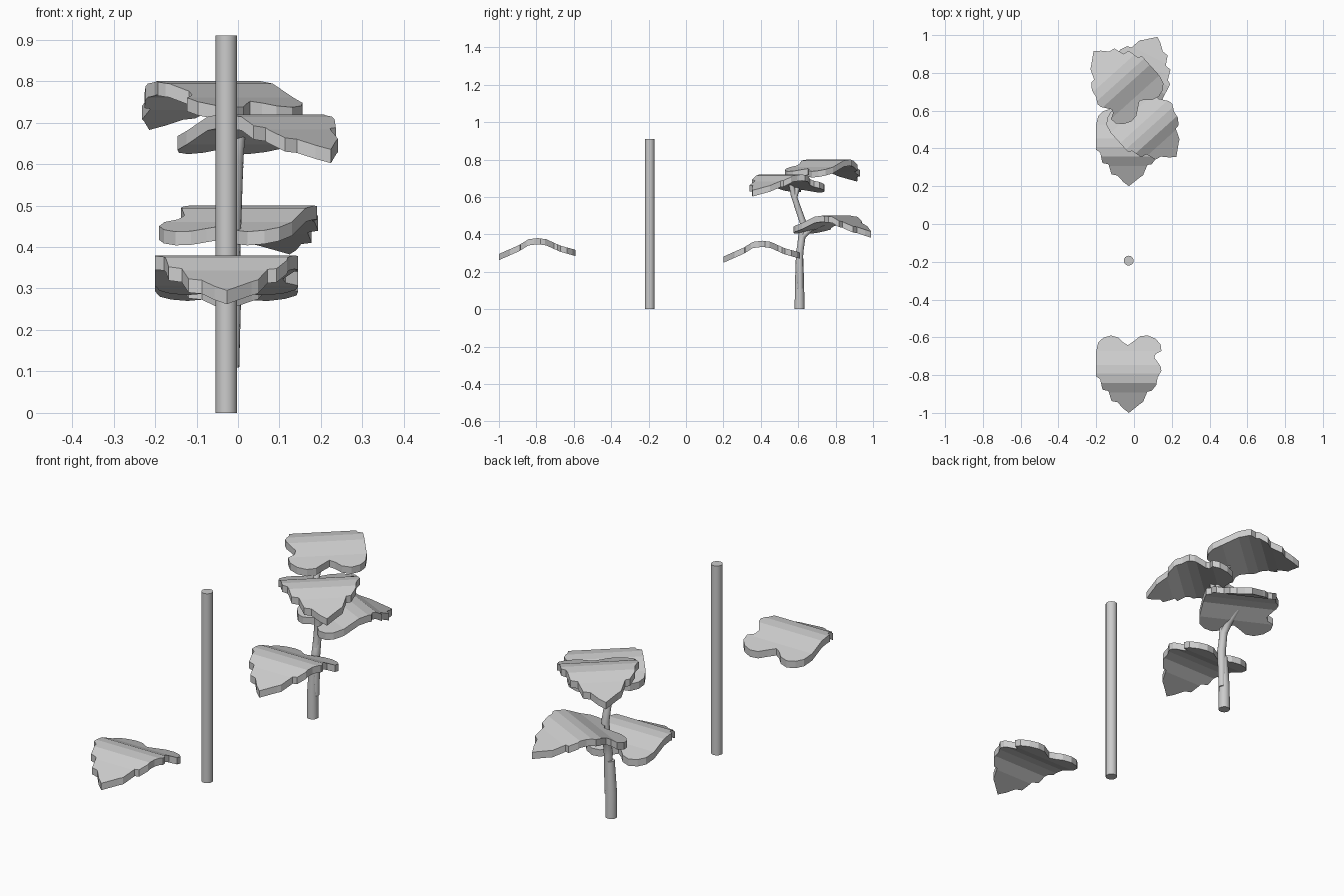
import bpy, bmesh, math
from mathutils import Vector, Matrix

if "Cube" in bpy.data.objects:
    bpy.data.objects.remove(bpy.data.objects["Cube"])

# Serrated heart-shaped leaf outline (tip towards -y, crest of the arch at y = 0)
OUTLINE = [(0, -.208), (.035, -.18), (.06, -.16), (.075, -.15), (.098, -.095), (.12, -.092),
           (.145, -.06), (.152, -.02), (.172, .015), (.168, .038), (.135, .085), (.142, .105),
           (.172, .12), (.168, .155), (.14, .185), (.1, .202), (.06, .198), (.03, .175),
           (-.005, .15), (-.03, .165), (-.055, .19), (-.095, .202), (-.135, .19), (-.162, .165),
           (-.173, .12), (-.173, -.015), (-.152, -.03), (-.14, -.085), (-.108, -.092),
           (-.092, -.145), (-.06, -.152), (-.03, -.185)]
# Side profile of the bend: (y, drop below the crest)
ARCH = [(-.22, -.09), (-.1, -.037), (-.05, -.006), (0, 0), (.045, -.006), (.12, -.04), (.22, -.068)]
THICK = .033


def arch(y):
    for (a, za), (b, zb) in zip(ARCH, ARCH[1:]):
        if y <= b:
            return za + (zb - za) * (y - a) / (b - a)
    return ARCH[-1][1]


def leaf(name, loc, turn):
    bm = bmesh.new()
    bm.faces.new([bm.verts.new((x, y, 0)) for x, y in OUTLINE])
    for y, _ in ARCH[1:-1]:
        bmesh.ops.bisect_plane(bm, geom=bm.verts[:] + bm.edges[:] + bm.faces[:],
                               plane_co=(0, y, 0), plane_no=(0, 1, 0), dist=1e-5)
    for v in bm.verts:
        v.co.z = arch(v.co.y)
    ext = bmesh.ops.extrude_face_region(bm, geom=bm.faces[:], use_keep_orig=True)
    for v in [g for g in ext["geom"] if isinstance(g, bmesh.types.BMVert)]:
        v.co.z -= THICK
    bmesh.ops.recalc_face_normals(bm, faces=bm.faces[:])
    bm.transform(Matrix.Translation(loc) @ Matrix.Rotation(math.radians(turn), 4, 'Z'))
    me = bpy.data.meshes.new(name)
    bm.to_mesh(me)
    bm.free()
    ob = bpy.data.objects.new(name, me)
    bpy.context.collection.objects.link(ob)


def tube(name, pts):
    # pts: (x, y, z, radius); rings are joined into one capped tube
    n = 16
    bm = bmesh.new()
    rings = []
    for i, p in enumerate(pts):
        a, b = Vector(pts[max(i - 1, 0)][:3]), Vector(pts[min(i + 1, len(pts) - 1)][:3])
        q = Vector((0, 0, 1)).rotation_difference(b - a)
        rings.append([bm.verts.new(Vector(p[:3]) + q @ Vector((p[3] * math.cos(t), p[3] * math.sin(t), 0)))
                      for t in [2 * math.pi * k / n for k in range(n)]])
    for r, s in zip(rings, rings[1:]):
        for k in range(n):
            bm.faces.new((r[k], r[(k + 1) % n], s[(k + 1) % n], s[k]))
    bm.faces.new(rings[0][::-1])
    bm.faces.new(rings[-1])
    me = bpy.data.meshes.new(name)
    bm.to_mesh(me)
    bm.free()
    ob = bpy.data.objects.new(name, me)
    bpy.context.collection.objects.link(ob)
    bpy.context.view_layer.objects.active = ob
    ob.select_set(True)
    bpy.ops.object.shade_smooth_by_angle(angle=math.radians(40))
    ob.select_set(False)


# Loose leaf and the separate straight stalk
leaf("loose_leaf", (-.027, -.792, .38), 0)
tube("loose_stalk", [(-.028, -.194, 0, .026), (-.028, -.194, .91, .026)])

# Leaves on the plant
leaf("lower_front_leaf", (-.027, .408, .366), 0)
leaf("lower_back_leaf", (.03, .805, .50), 153)
leaf("upper_front_leaf", (.085, .51, .72), 42)
leaf("top_leaf", (-.075, .76, .80), 222)

# Branching stem
tube("stem_base", [(-.028, .607, 0, .026), (-.028, .607, .12, .025), (-.022, .607, .27, .02)])
tube("lower_stem", [(-.012, .61, .11, .015), (-.012, .607, .3, .02), (-.012, .622, .39, .018),
                    (-.01, .665, .43, .016), (0, .74, .462, .013)])
tube("upper_stem", [(-.012, .61, .34, .016), (-.01, .627, .46, .018), (-.002, .575, .61, .015),
                    (.005, .56, .68, .013)])
tube("top_stem", [(0, .58, .59, .013), (-.005, .6, .67, .014), (-.02, .66, .75, .012)])
